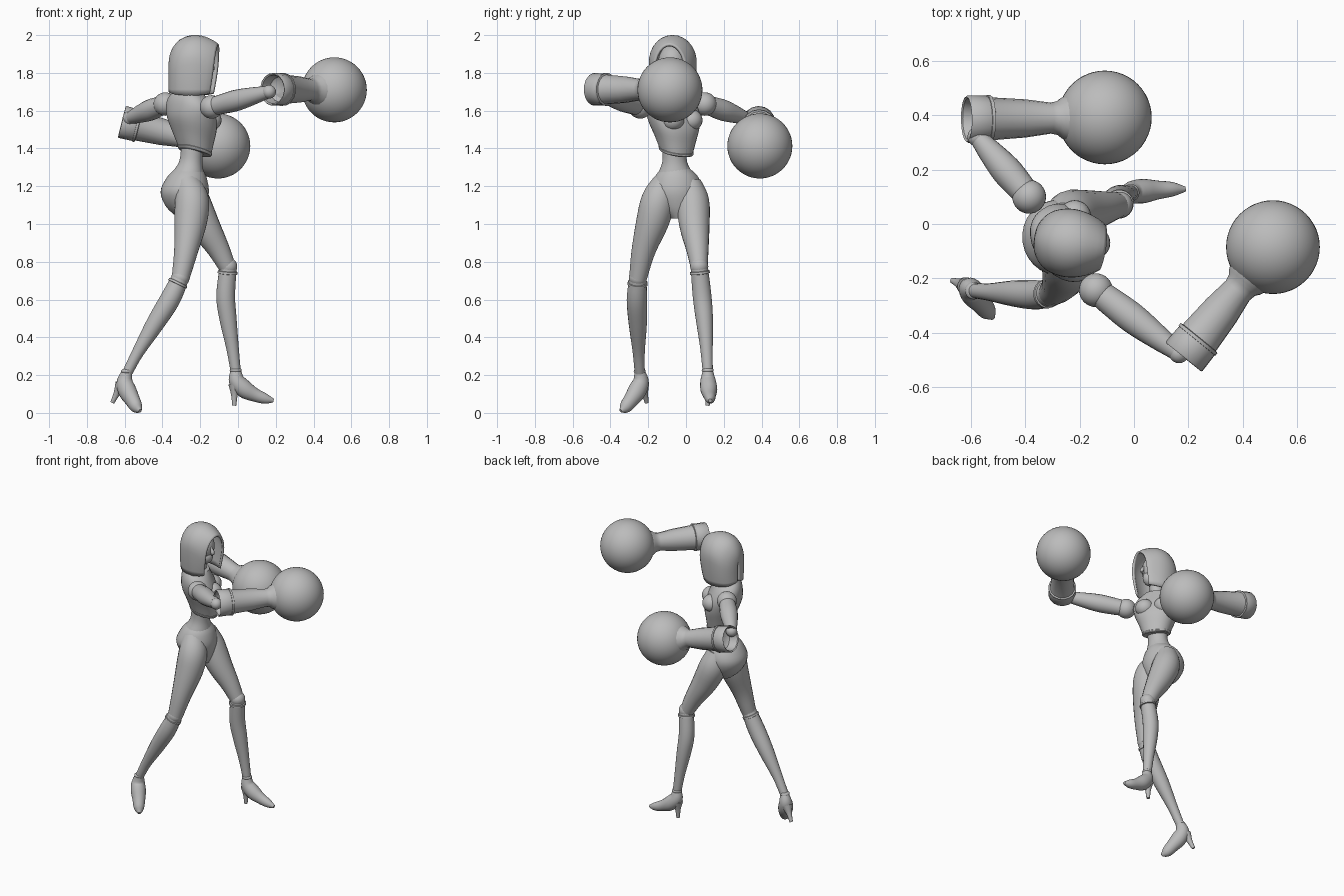
import bpy, bmesh, math
from mathutils import Vector, Matrix

cube = bpy.data.objects.get("Cube")
if cube:
    bpy.data.objects.remove(cube)

grey = bpy.data.materials.new("plain_grey")
grey.use_nodes = True
TONE = (0.5, 0.5, 0.5, 1)
grey.diffuse_color = TONE
grey.node_tree.nodes["Principled BSDF"].inputs["Base Color"].default_value = TONE


def finish(name, bm, angle=40):
    bmesh.ops.recalc_face_normals(bm, faces=bm.faces)
    mesh = bpy.data.meshes.new(name)
    bm.to_mesh(mesh)
    bm.free()
    obj = bpy.data.objects.new(name, mesh)
    bpy.context.collection.objects.link(obj)
    mesh.materials.append(grey)
    bpy.ops.object.select_all(action='DESELECT')
    obj.select_set(True)
    bpy.context.view_layer.objects.active = obj
    bpy.ops.object.shade_smooth_by_angle(angle=math.radians(angle))
    return obj


def skin(bm, rings, closed=True, caps=True):
    """Bridge a list of point rings with quads."""
    loops = [[bm.verts.new(p) for p in ring] for ring in rings]
    n = len(loops[0])
    for a, b in zip(loops, loops[1:]):
        for i in range(n if closed else n - 1):
            j = (i + 1) % n
            bm.faces.new((a[i], a[j], b[j], b[i]))
    if caps:
        bm.faces.new(loops[0])
        bm.faces.new(loops[-1])


def smooth_rows(rows, steps=4):
    """Catmull-Rom interpolation through rows of numbers."""
    rows = [Vector(r) for r in rows]
    ext = [rows[0] * 2 - rows[1]] + rows + [rows[-1] * 2 - rows[-2]]
    out = []
    for a, b, c, d in zip(ext, ext[1:], ext[2:], ext[3:]):
        for k in range(steps):
            t = k / steps
            out.append(0.5 * (b * 2 + (c - a) * t + (a * 2 - b * 5 + c * 4 - d) * t * t
                              + (b * 3 - a - c * 3 + d) * t ** 3))
    return out + [rows[-1]]


def tube(name, rows, sides=20, smooth=True, squash=1.0, side=None):
    """Round limb through rows of x, y, z, radius."""
    pts = smooth_rows(rows) if smooth else [Vector(r) for r in rows]
    axis = (pts[-1].xyz - pts[0].xyz).normalized()
    bm, rings = bmesh.new(), []
    for k, p in enumerate(pts):
        tan = axis
        if smooth:
            tan = (pts[min(k + 1, len(pts) - 1)].xyz - pts[max(k - 1, 0)].xyz).normalized()
        u = Vector(side) if side else tan.orthogonal().normalized()
        v = tan.cross(u).normalized()
        r = max(p.w, 0.002)
        rings.append([p.xyz + r * (u * squash * math.cos(a) + v * math.sin(a))
                      for a in (math.tau * i / sides for i in range(sides))])
    skin(bm, rings)
    return finish(name, bm)


def ball(name, centre, radius, scale=(1, 1, 1), seg=32):
    bm = bmesh.new()
    bmesh.ops.create_uvsphere(bm, u_segments=seg, v_segments=seg // 2, radius=radius)
    bmesh.ops.transform(bm, matrix=Matrix.Translation(centre) @ Matrix.Diagonal((*scale, 1)), verts=bm.verts)
    return finish(name, bm)


def trunk(name, rows, yaw, tilt=0.0, power=1.0, steps=4):
    """Stacked ovals: x, y, z, half width, half depth, turned by yaw."""
    fwd = Vector((math.cos(yaw), math.sin(yaw), 0))
    side = Vector((-fwd.y, fwd.x, 0))
    bm, rings = bmesh.new(), []
    for x, y, z, w, d in smooth_rows(rows, steps):
        ring = []
        for i in range(28):
            a = math.tau * i / 28
            c, s = math.cos(a), math.sin(a)
            c, s = (math.copysign(abs(q) ** power, q) for q in (c, s))
            ring.append(Vector((x, y, z - tilt * c * d)) + fwd * c * d + side * s * w)
        rings.append(ring)
    skin(bm, rings)
    return finish(name, bm)


# Torso: cuirass turned toward the punch, waist and pelvis
CHEST = math.radians(36)
trunk("cuirass", [(-.228, -.052, 1.385, .086, .082), (-.235, -.057, 1.45, .108, .1),
                  (-.243, -.065, 1.53, .138, .12), (-.25, -.07, 1.6, .152, .112),
                  (-.255, -.072, 1.655, .13, .092), (-.25, -.07, 1.7, .075, .065)], CHEST, .3, .9)
trunk("cuirass_rim", [(-.228, -.052, 1.378, .085, .081), (-.228, -.052, 1.384, .09, .086),
                      (-.229, -.053, 1.393, .091, .088), (-.23, -.053, 1.4, .086, .082)], CHEST, .3, .9, 1)
trunk("waist", [(-.24, -.06, 1.42, .065, .06), (-.25, -.06, 1.33, .066, .062),
                (-.27, -.055, 1.26, .098, .09)], CHEST * .5)
trunk("pelvis", [(-.262, -.055, 1.29, .08, .075), (-.272, -.05, 1.245, .118, .106),
                 (-.282, -.05, 1.17, .138, .128), (-.275, -.045, 1.09, .105, .105),
                 (-.255, -.04, 1.03, .045, .06)], math.radians(8))
for k in (-1, 1):
    f = Vector((math.cos(CHEST), math.sin(CHEST), 0))
    s = Vector((-f.y, f.x, 0))
    c = Vector((-.243, -.065, 1.55)) + f * .075 + s * .06 * k
    ball("breast_plate", c, .06, (1, 1, .95), 24)
tube("neck", [(-.25, -.07, 1.68, .045), (-.235, -.072, 1.77, .04)])

# Hood: pointed arches swept from the open front to the closed back
YAW = Matrix.Translation((-.235, -.07, 0)) @ Matrix.Rotation(math.radians(-8), 4, 'Z')


def arch(x, w, top, base):
    pts = []
    for i in range(25):
        t = i / 12 - 1
        a = abs(t)
        h = 1 - max(0, (a - .55) / .45)
        if a < .55:
            q = a / .55 * math.pi / 2
            y, z = w * math.sin(q), top - (1 - math.cos(q)) * min(.14, (top - base) * .5)
        else:
            y, z = w * (1 - .1 * (1 - h) ** 2), base + (top - min(.14, (top - base) * .5) - base) * h
        lean = .035 * (a ** 1.5) * max(0, x / .13)
        pts.append(YAW @ Vector((x - lean, math.copysign(y, t), z)))
    return pts


hood_rows = [(.134, .085, 1.952, 1.69), (.1, .104, 1.975, 1.685), (.04, .122, 1.998, 1.68),
             (-.02, .125, 1.998, 1.68), (-.075, .109, 1.975, 1.685), (-.11, .078, 1.935, 1.69),
             (-.128, .042, 1.89, 1.7), (-.133, .008, 1.84, 1.71)]
bm = bmesh.new()
skin(bm, [arch(*r) for r in smooth_rows(hood_rows, 3)], closed=False, caps=False)
hood = finish("hood", bm)
shell = hood.modifiers.new("thickness", 'SOLIDIFY')
shell.thickness = .014
shell.offset = -1 if hood.data.polygons[0].normal.dot(hood.data.polygons[0].center - Vector((-.235, -.07, 1.8))) > 0 else 1

# Head inside the hood
ball("head", (-.23, -.072, 1.85), .09, (.95, .85, 1.1))
ball("jaw", (-.195, -.076, 1.785), .05, (.95, .85, 1))
tube("nose", [(-.15, -.082, 1.86, .006), (-.136, -.084, 1.825, .013), (-.148, -.083, 1.812, .008)], 10)

# Arms: shoulder ball, upper arm, flared open gauntlet, round glove
arms = {
    "lead": ((-.14, -.243, 1.62), (.165, -.475, 1.7), (.185, -.485, 1.713), (.51, -.085, 1.71)),
    "rear": ((-.385, .1, 1.635), (-.575, .32, 1.56), (-.61, .385, 1.54), (-.107, .391, 1.413)),
}
for tag, data in arms.items():
    shoulder, elbow, cuff, fist = (Vector(p) for p in data)
    ball(tag + "_shoulder", shoulder, .062)
    profile = [(.02, .048), (.2, .053), (.45, .056), (.75, .045), (1, .031)]
    tube(tag + "_upper_arm", [(*shoulder.lerp(elbow, t), r) for t, r in profile])
    ball(tag + "_elbow", elbow, .036)
    inward = (fist - cuff).normalized()
    length = (fist - cuff).length
    sleeve = [(.07, .045), (.055, .066), (0, .076), (-.005, .083), (0, .087), (.07, .085),
              (.085, .079), (length - .3, .07), (length - .205, .057), (length - .18, .062), (length - .165, .074), (length - .13, .09)]
    tube(tag + "_gauntlet", [(*(cuff + inward * t), r) for t, r in sleeve], 16, smooth=False)
    tube(tag + "_gauntlet_band", [(*(cuff + inward * t), r) for t, r in
                                  [(.07, .07), (.073, .088), (.085, .088), (.09, .07)]], 16, smooth=False)
    ball(tag + "_glove", fist, .172, seg=48)

# Legs: thigh, knee, shin
legs = {
    "near": ([(-.27, -.105, 1.22, .07), (-.245, -.145, 1.13, .09), (-.25, -.175, 1.02, .088),
              (-.275, -.225, .86, .064), (-.305, -.255, .71, .047)],
             [(-.305, -.255, .715, .046), (-.36, -.26, .6, .054), (-.44, -.255, .47, .048),
              (-.53, -.25, .32, .032), (-.585, -.245, .215, .027)]),
    "far": ([(-.255, .015, 1.22, .065), (-.235, .035, 1.12, .088), (-.175, .045, .99, .08),
             (-.105, .06, .87, .06), (-.055, .07, .77, .045)],
            [(-.052, .07, .775, .046), (-.065, .085, .62, .05), (-.053, .097, .5, .046),
             (-.03, .108, .35, .034), (-.012, .115, .22, .027)]),
}
for tag, (thigh, shin) in legs.items():
    tube(tag + "_thigh", thigh)
    tube(tag + "_shin", shin)
    ball(tag + "_knee", Vector(shin[0][:3]), .048)
    k = Vector(shin[0][:3])
    down = (Vector(shin[1][:3]) - k).normalized()
    tube(tag + "_knee_band", [(*(k + down * t), r) for t, r in
                              [(.022, .04), (.026, .053), (.038, .054), (.042, .04)]], smooth=False)


# High-heeled shoes: rows run from the ankle to the toe
def shoe(tag, rows, seat, heel_tip):
    toe, ankle = Vector(rows[-1][:3]), Vector(rows[0][:3])
    across = (toe - ankle).cross(Vector((0, 0, 1))).normalized()
    tube(tag + "_shoe", rows, squash=.95, side=across)
    tube(tag + "_heel", [(*seat, .034), (*Vector(seat).lerp(Vector(heel_tip), .5), .018), (*heel_tip, .011)], 12)
    ball(tag + "_ankle_cuff", ankle, .032, (1, 1, .5), 20)


shoe("near", [(-.588, -.245, .22, .028), (-.6, -.24, .165, .044), (-.585, -.26, .115, .05),
              (-.56, -.29, .07, .042), (-.537, -.322, .03, .033), (-.518, -.345, .01, .01)],
     (-.618, -.228, .15), (-.665, -.208, .055))
shoe("far", [(-.012, .115, .225, .028), (-.006, .117, .17, .043), (.035, .121, .125, .047),
             (.09, .125, .095, .036), (.145, .128, .075, .027), (.188, .128, .065, .01)],
     (-.018, .116, .15), (-.02, .115, .038))
